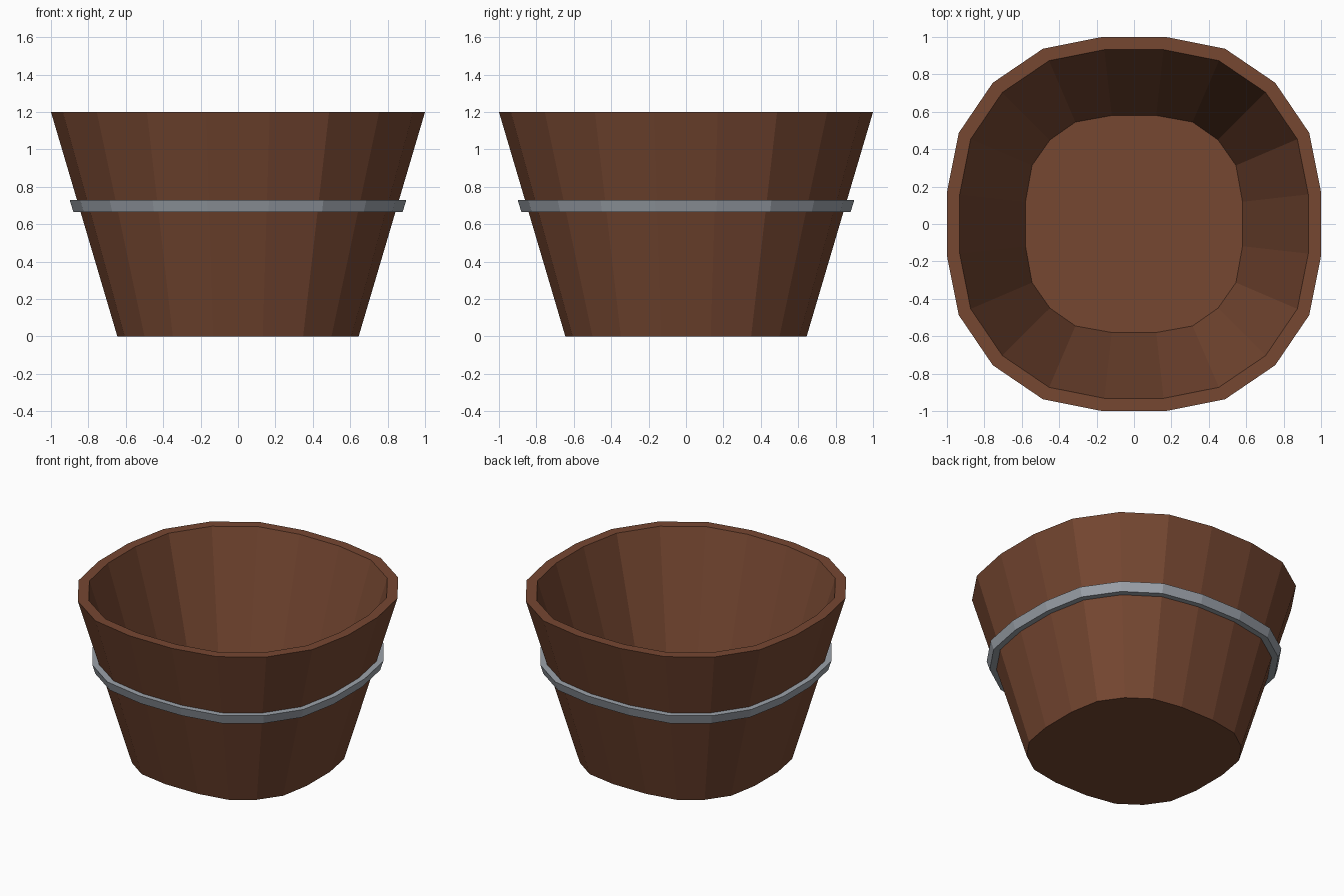
import bpy, bmesh

if "Cube" in bpy.data.objects:
    bpy.data.objects.remove(bpy.data.objects["Cube"])


def material(name, rgb):
    m = bpy.data.materials.new(name)
    m.diffuse_color = (*rgb, 1)
    m.use_nodes = True
    m.node_tree.nodes["Principled BSDF"].inputs["Base Color"].default_value = m.diffuse_color
    return m


wood = material("brown wood", (0.18, 0.063, 0.031))
steel = material("grey steel", (0.33, 0.36, 0.40))

# rounded-square outlines (unit half width), one octant each
TOP = [(1.0, 0.17), (0.937, 0.487), (0.755, 0.755)]
BASE = [(1.0, 0.205), (0.94, 0.54), (0.775, 0.775)]


def outline(octant):
    quad = octant + [(y, x) for x, y in reversed(octant[:2])]
    pts = []
    for _ in range(4):
        pts += quad
        quad = [(-y, x) for x, y in quad]
    return pts


def ring(bm, half, z, t):
    # t blends the base outline (0) into the rim outline (1)
    return [bm.verts.new((half * (a[0] * (1 - t) + b[0] * t),
                          half * (a[1] * (1 - t) + b[1] * t), z))
            for a, b in zip(outline(BASE), outline(TOP))]


def loft(name, rings, mat, closed):
    bm = bmesh.new()
    loops = [ring(bm, *r) for r in rings]
    pairs = list(zip(loops, loops[1:]))
    if closed:
        pairs.append((loops[-1], loops[0]))
    else:
        bm.faces.new(loops[0])
        bm.faces.new(loops[-1])
    for a, b in pairs:
        n = len(a)
        for i in range(n):
            j = (i + 1) % n
            bm.faces.new((a[i], a[j], b[j], b[i]))
    bmesh.ops.recalc_face_normals(bm, faces=bm.faces)
    me = bpy.data.meshes.new(name)
    bm.to_mesh(me)
    bm.free()
    me.materials.append(mat)
    ob = bpy.data.objects.new(name, me)
    bpy.context.collection.objects.link(ob)
    return ob


# tub: base, outer wall, flat rim, inner wall, floor
loft("tub", [(0.645, 0, 0), (1.0, 1.2, 1), (0.932, 1.2, 1), (0.58, 0.05, 0)],
     wood, False)

# metal hoop following the wall taper
loft("hoop", [(0.835, 0.665, 0.55), (0.88, 0.665, 0.55),
              (0.90, 0.73, 0.61), (0.855, 0.73, 0.61)], steel, True)
